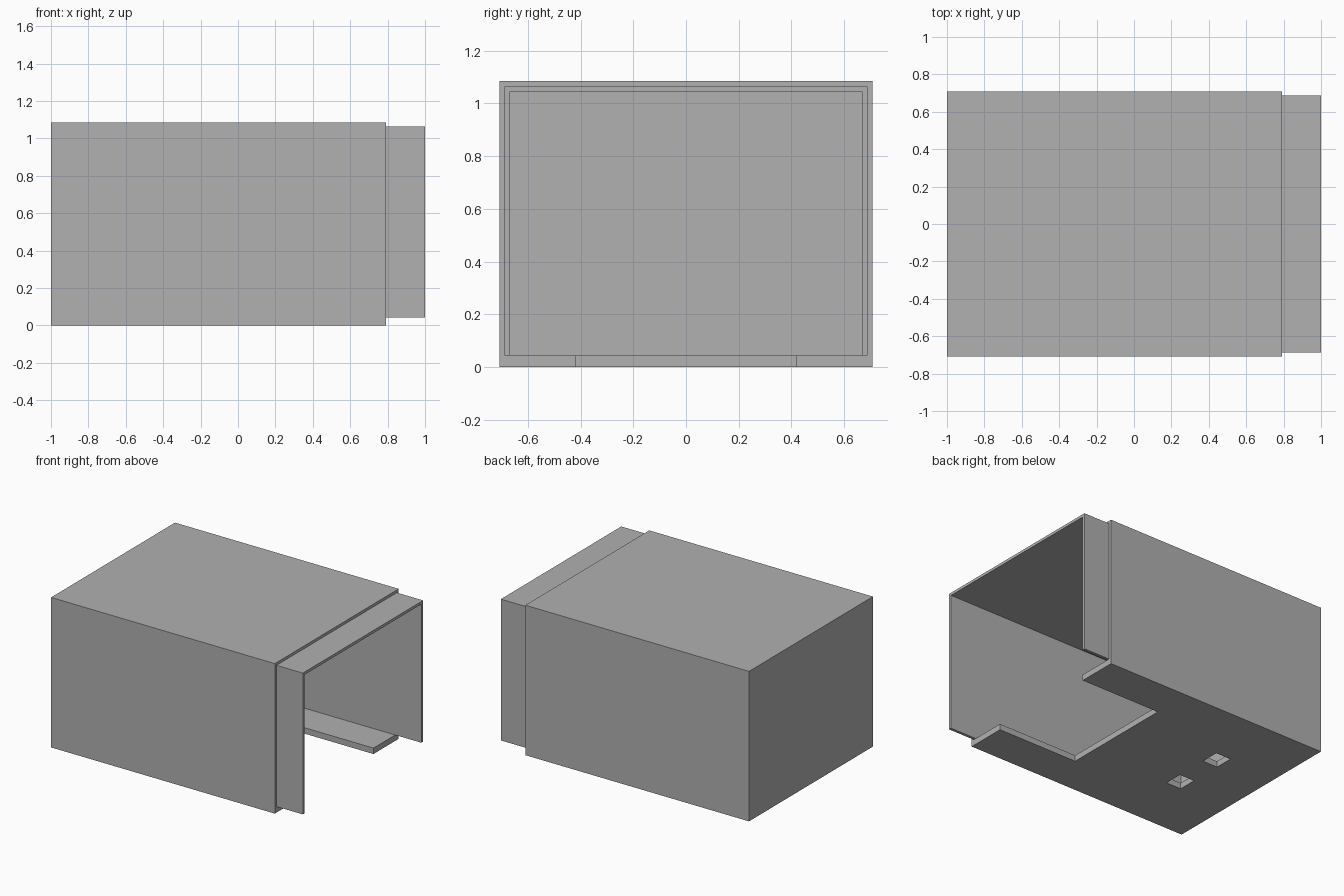
import bpy
import bmesh
from mathutils import Vector

if "Cube" in bpy.data.objects:
    bpy.data.objects.remove(bpy.data.objects["Cube"], do_unlink=True)

grey = bpy.data.materials.new("plain grey")
grey.use_nodes = True
grey.diffuse_color = (0.44, 0.44, 0.44, 1)
grey.node_tree.nodes["Principled BSDF"].inputs["Base Color"].default_value = grey.diffuse_color


def box(name, low, high):
    """Axis-aligned box between two opposite corners."""
    low, high = Vector(low), Vector(high)
    bm = bmesh.new()
    bmesh.ops.create_cube(bm, size=1)
    for v in bm.verts:
        v.co = (low + high) / 2 + v.co * (high - low)
    mesh = bpy.data.meshes.new(name)
    bm.to_mesh(mesh)
    bm.free()
    mesh.materials.append(grey)
    obj = bpy.data.objects.new(name, mesh)
    bpy.context.collection.objects.link(obj)
    return obj


def cut(obj, low, high):
    """Subtract a box from the object and discard the cutter."""
    cutter = box("cutter", low, high)
    cutter.hide_render = True
    mod = obj.modifiers.new("cut", "BOOLEAN")
    mod.operation = "DIFFERENCE"
    mod.solver = "EXACT"
    mod.object = cutter
    bpy.context.view_layer.objects.active = obj
    bpy.ops.object.modifier_apply(modifier=mod.name)
    bpy.data.objects.remove(cutter, do_unlink=True)


WALL = 0.02
FLOOR = 0.043
HALF = 0.708      # half width of the outer shell
TOP = 1.085
MOUTH = 0.79      # open end of the outer shell

# Outer shell: open at one end, with a thicker floor
shell = box("outer_shell", (-1, -HALF, 0), (MOUTH, HALF, TOP))
cut(shell, (-1 + WALL, WALL - HALF, FLOOR), (1.2, HALF - WALL, TOP - WALL))

# Wide notch in the open end of the floor
cut(shell, (0.15, -0.42, -0.1), (1.2, 0.42, 0.2))

# Pair of rectangular holes through the floor
for y in (-0.185, 0.185):
    cut(shell, (-0.61, y - 0.068, -0.1), (-0.49, y + 0.068, 0.2))

# Inner sleeve: bottomless liner that projects from the open end
sleeve = box("inner_sleeve", (-1 + WALL, WALL - HALF, FLOOR),
             (1, HALF - WALL, TOP - WALL))
cut(sleeve, (-1 + 2 * WALL, 2 * WALL - HALF, -0.2),
    (1.2, HALF - 2 * WALL, TOP - 2 * WALL))
